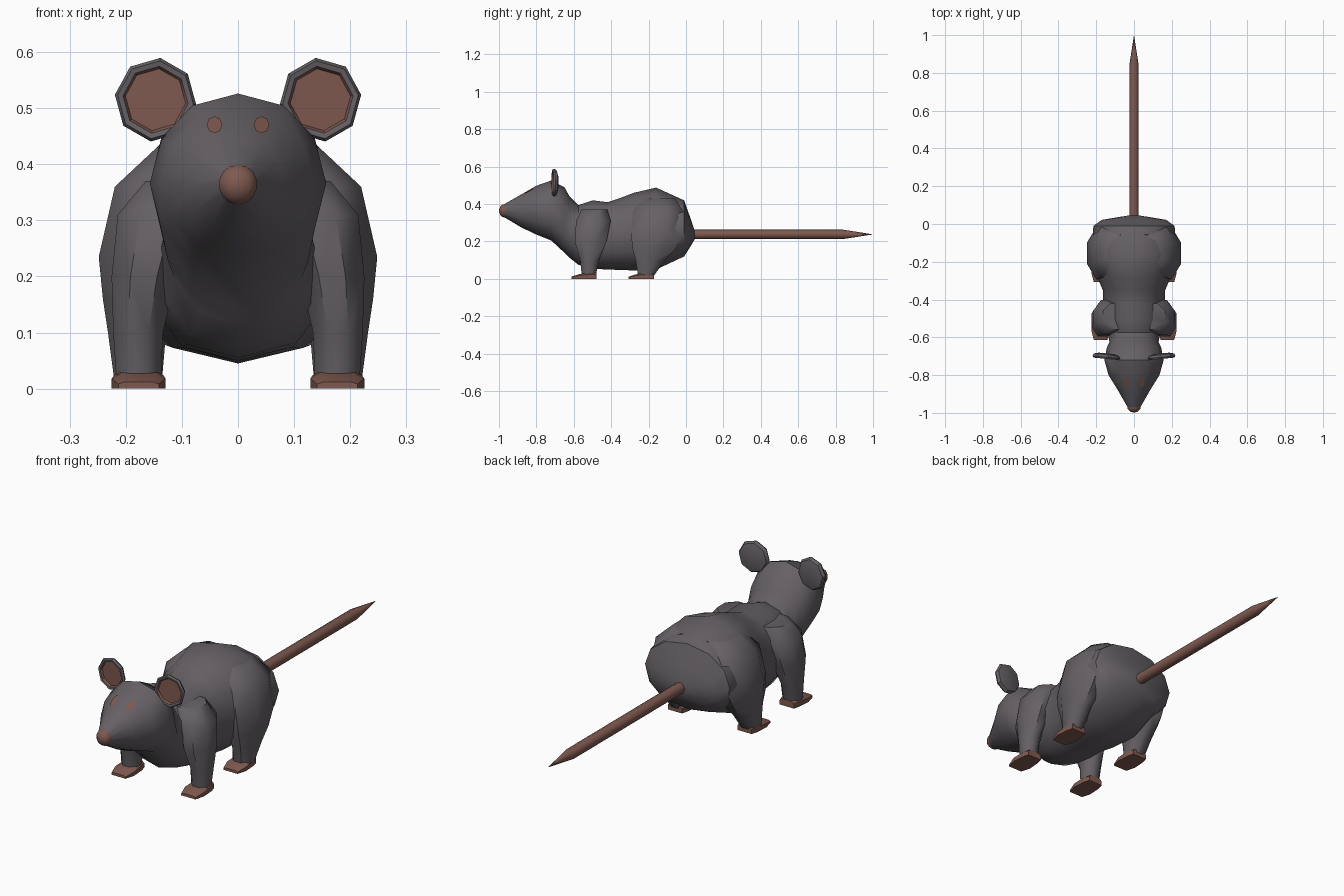
import bpy, bmesh, math
from mathutils import Vector
from mathutils.bvhtree import BVHTree

if "Cube" in bpy.data.objects:
    bpy.data.objects.remove(bpy.data.objects["Cube"])


def material(name, rgb):
    m = bpy.data.materials.new(name)
    m.diffuse_color = (*rgb, 1)
    m.use_nodes = True
    m.node_tree.nodes["Principled BSDF"].inputs["Base Color"].default_value = m.diffuse_color
    return m


FUR = material("grey fur", (0.13, 0.117, 0.13))
SKIN = material("pink brown skin", (0.21, 0.10, 0.078))


def finish(bm, name, mats, mirror=False, angle=40, recalc=True):
    if recalc:
        bmesh.ops.recalc_face_normals(bm, faces=bm.faces[:])
    me = bpy.data.meshes.new(name)
    bm.to_mesh(me)
    bm.free()
    ob = bpy.data.objects.new(name, me)
    bpy.context.collection.objects.link(ob)
    for m in mats:
        me.materials.append(m)
    bpy.ops.object.select_all(action='DESELECT')
    ob.select_set(True)
    bpy.context.view_layer.objects.active = ob
    bpy.ops.object.shade_smooth_by_angle(angle=math.radians(angle))
    if mirror:
        mod = ob.modifiers.new("mirror", 'MIRROR')
        mod.use_mirror_merge = False
    return ob


def loft(rings):
    """Skin a list of equally sized point rings and close both ends."""
    bm = bmesh.new()
    vr = [[bm.verts.new(p) for p in r] for r in rings]
    n = len(vr[0])
    for a, b in zip(vr, vr[1:]):
        for i in range(n):
            j = (i + 1) % n
            bm.faces.new((a[i], a[j], b[j], b[i]))
    bm.faces.new(vr[0])
    bm.faces.new(vr[-1])
    bmesh.ops.recalc_face_normals(bm, faces=bm.faces[:])
    return bm


def power(v, e):
    return math.copysign(abs(v) ** e, v)


def body_ring(y, hw, zb, zt, n=12):
    """Upright cross-section; the belly is squarer than the back."""
    pts = []
    for i in range(n):
        a = 2 * math.pi * i / n
        e = 0.75 if y > -0.6 and math.sin(a) < 0 else 0.95
        pts.append((hw * power(math.cos(a), e), y,
                    (zb + zt) / 2 + (zt - zb) / 2 * math.sin(a)))
    return pts


def leg_ring(z, x, y, rx, ry, n=8):
    return [(x + rx * math.cos(a), y + ry * math.sin(a), z)
            for a in (2 * math.pi * (i + 0.5) / n for i in range(n))]


# Head and torso: y, half width, bottom, top
BODY = [(-0.98, 0.028, 0.335, 0.395), (-0.88, 0.085, 0.275, 0.452),
        (-0.80, 0.135, 0.237, 0.498), (-0.72, 0.157, 0.205, 0.526),
        (-0.65, 0.143, 0.14, 0.49), (-0.625, 0.13, 0.115, 0.445),
        (-0.575, 0.14, 0.075, 0.395), (-0.50, 0.155, 0.055, 0.42),
        (-0.42, 0.165, 0.05, 0.41), (-0.35, 0.165, 0.048, 0.433),
        (-0.28, 0.195, 0.045, 0.46), (-0.16, 0.225, 0.05, 0.488),
        (-0.01, 0.215, 0.12, 0.42), (0.022, 0.17, 0.17, 0.33),
        (0.045, 0.03, 0.21, 0.262)]
bm = loft([body_ring(*r) for r in BODY])
tree = BVHTree.FromBMesh(bm)
finish(bm, "body", [FUR])

# Eyes: thin patches projected onto the head
bm = bmesh.new()
rim = []
for i in range(9):
    a = 2 * math.pi * i / 8
    r = 0 if i == 8 else 1
    x = 0.041 + r * 0.014 * math.cos(a)
    z = 0.467 + r * 0.015 * math.sin(a)
    p, nrm, _, _ = tree.ray_cast(Vector((x, -2, z)), Vector((0, 1, 0)))
    rim.append(bm.verts.new(p + nrm * 0.004))
for i in range(8):
    bm.faces.new((rim[i], rim[(i + 1) % 8], rim[8]))
finish(bm, "eyes", [SKIN], mirror=True, recalc=False)

# Nose
bm = bmesh.new()
bmesh.ops.create_uvsphere(bm, u_segments=10, v_segments=7, radius=0.036)
for v in bm.verts:
    v.co = Vector((v.co.x, v.co.y * 0.85 - 0.969, v.co.z + 0.364))
finish(bm, "nose", [SKIN], angle=60)

# Legs: height, centre x, centre y, half width, half length
FRONT = [(0.015, 0.177, -0.52, 0.043, 0.04), (0.1, 0.178, -0.515, 0.048, 0.055),
         (0.2, 0.168, -0.51, 0.062, 0.092), (0.31, 0.145, -0.495, 0.075, 0.1),
         (0.37, 0.1, -0.49, 0.07, 0.075)]
HIND = [(0.015, 0.178, -0.215, 0.046, 0.045), (0.1, 0.18, -0.19, 0.056, 0.085),
        (0.16, 0.178, -0.17, 0.068, 0.125), (0.235, 0.165, -0.155, 0.09, 0.15),
        (0.36, 0.14, -0.15, 0.086, 0.145), (0.43, 0.08, -0.15, 0.07, 0.1)]
for name, rings, heel in (("front", FRONT, -0.478), ("hind", HIND, -0.172)):
    finish(loft([leg_ring(*r) for r in rings]), name + "_legs", [FUR], mirror=True, angle=50)

    # Foot: wedge profile, y offset from heel, half width, height
    foot = []
    for dy, hw, h in ((0, 0.036, 0.03), (-0.03, 0.044, 0.034),
                      (-0.09, 0.048, 0.026), (-0.135, 0.036, 0.012)):
        y = heel + dy
        foot.append([(0.177 + hw, y, 0), (0.177 + hw, y, h * 0.7), (0.177 + hw * 0.7, y, h),
                     (0.177 - hw * 0.7, y, h), (0.177 - hw, y, h * 0.7), (0.177 - hw, y, 0)])
    finish(loft(foot), name + "_feet", [SKIN], mirror=True)

# Ears: shallow octagonal cups, radius scale and y, skin inside
cup = []
for r, y in ((0.55, -0.685), (0.9, -0.692), (1.0, -0.705),
             (0.93, -0.714), (0.8, -0.712), (0.74, -0.703)):
    cup.append([(0.147 + 0.073 * r * math.cos(a), y + 0.1 * 0.073 * r * math.cos(a),
                 0.515 + 0.075 * r * math.sin(a))
                for a in (math.pi * (i + 0.15) / 4 for i in range(8))])
bm = loft(cup)
for f in bm.faces:
    c = f.calc_center_median()
    d = math.hypot((c.x - 0.147) / 0.073, (c.z - 0.515) / 0.075)
    f.material_index = int(c.y < -0.695 and d < 0.78)
finish(bm, "ears", [FUR, SKIN], mirror=True)

# Tail: straight rod with a pointed tip
TAIL = [(0.02, 0.025), (0.84, 0.025), (0.995, 0.001)]
finish(loft([[(r * math.cos(math.pi * i / 4), y, 0.238 + r * math.sin(math.pi * i / 4))
              for i in range(8)] for y, r in TAIL]), "tail", [SKIN], angle=50)
